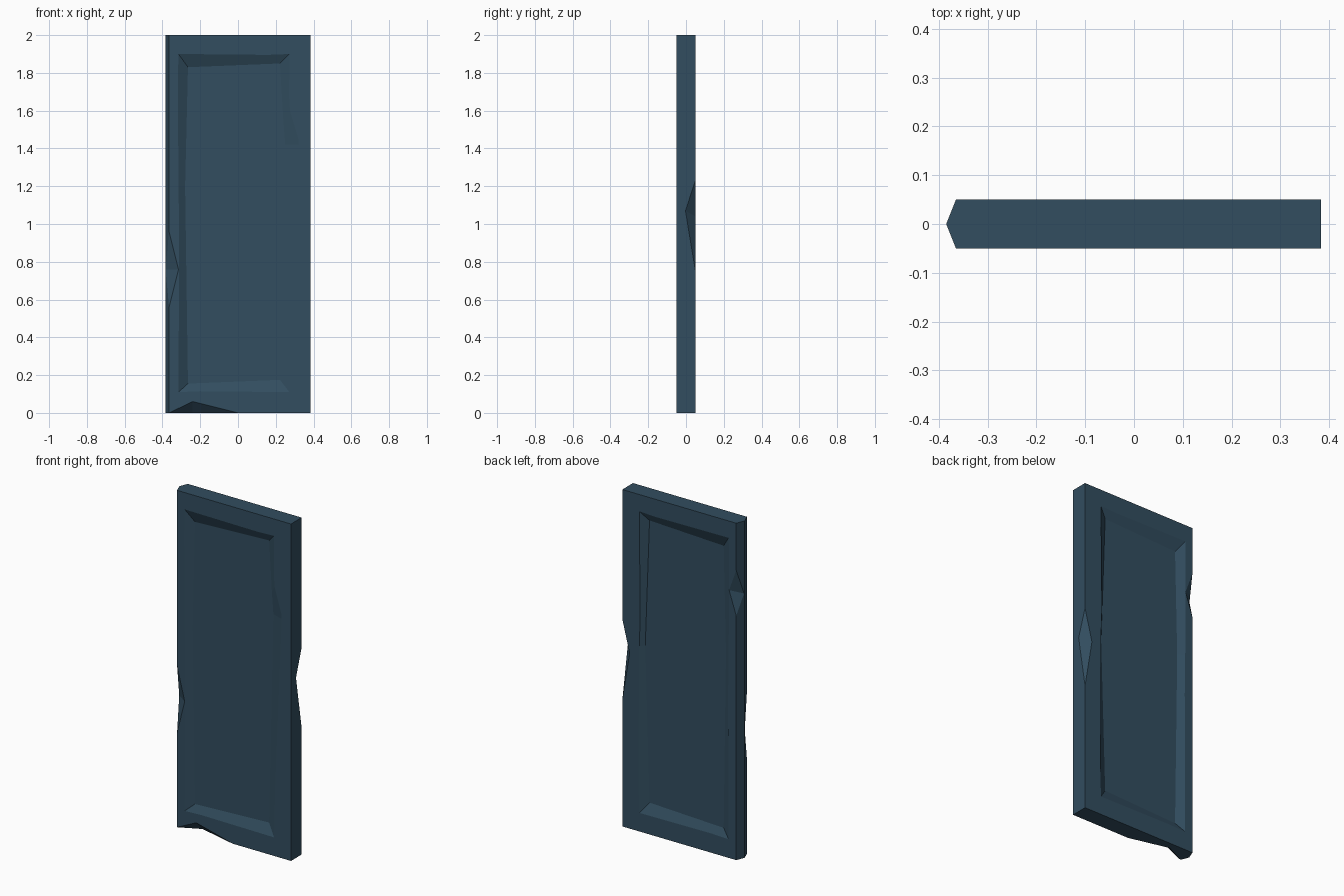
import bpy, bmesh
from mathutils import Vector

if "Cube" in bpy.data.objects:
    bpy.data.objects.remove(bpy.data.objects["Cube"])

paint = bpy.data.materials.new("slate_blue_paint")
paint.diffuse_color = (0.032, 0.075, 0.115, 1)
paint.use_nodes = True
paint.node_tree.nodes["Principled BSDF"].inputs["Base Color"].default_value = paint.diffuse_color


def make(name, verts, faces):
    bm = bmesh.new()
    vs = [bm.verts.new(v) for v in verts]
    for f in faces:
        bm.faces.new([vs[i] for i in f])
    bmesh.ops.recalc_face_normals(bm, faces=bm.faces)
    me = bpy.data.meshes.new(name)
    bm.to_mesh(me)
    bm.free()
    ob = bpy.data.objects.new(name, me)
    bpy.context.collection.objects.link(ob)
    me.materials.append(paint)
    return ob


def loft(name, a, b):
    """Closed solid between two matching rings."""
    n = len(a)
    sides = [(i, (i + 1) % n, n + (i + 1) % n, n + i) for i in range(n)]
    return make(name, a + b, sides + [tuple(range(n)), tuple(range(n, 2 * n))])


def cut(target, cutter):
    cutter.hide_render = True
    mod = target.modifiers.new("cut", "BOOLEAN")
    mod.operation, mod.solver, mod.object = "DIFFERENCE", "EXACT", cutter
    bpy.context.view_layer.objects.active = target
    bpy.ops.object.modifier_apply(modifier=mod.name)
    bpy.data.objects.remove(cutter)


# door slab with one pointed edge
X0, XT, X1, Y, H = -0.365, -0.385, 0.383, 0.05, 2.0
profile = [(XT, 0), (X0, -Y), (X1, -Y), (X1, Y), (X0, Y)]
door = loft("door_panel", [(x, y, 0) for x, y in profile],
            [(x, y, H) for x, y in profile])


# recessed field on each face: rows are rim x, rim z, floor x, floor z
def recess(side, ring):
    inner, outer = [], []
    for ox, oz, ix, iz in ring:
        i, o = Vector((ix, side * 0.025, iz)), Vector((ox, side * Y, oz))
        inner.append(i)
        outer.append(i + (o - i) * 1.3)
    cut(door, loft("recess_cutter", inner, outer))


left = [(-0.315, 0.11, -0.265, 0.155), (-0.315, 1.2, -0.28, 1.2),
        (-0.315, 1.9, -0.265, 1.83)]
top_right, low_right = (0.272, 1.9, 0.222, 1.85), (0.272, 0.11, 0.222, 0.175)
recess(-1, left + [top_right, (0.275, 1.6, 0.24, 1.55),
                   (0.322, 1.42, 0.25, 1.42), low_right])
recess(1, left + [top_right, (0.272, 1.1, 0.25, 1.1), low_right])


# edge chips: two ends on the edge, then the deepest point on each face
def chip(*pts):
    p = [Vector(v) for v in pts]
    mid = (p[2] + p[3]) / 2
    verts = [mid + (v - mid) * 1.2 for v in p]
    cut(door, make("chip_cutter", verts,
                   [(0, 1, 2), (0, 1, 3), (0, 2, 3), (1, 2, 3)]))


chip((X0, -Y, 0.96), (X0, -Y, 0.56), (-0.315, -Y, 0.76), (-0.384, -0.003, 0.76))
chip((X0, Y, 1.72), (X0, Y, 1.45), (-0.318, Y, 1.59), (-0.384, 0.003, 1.57))
chip((X1, Y, 1.23), (X1, Y, 0.75), (0.335, Y, 1.04), (X1, -0.003, 1.07))
chip((X0, -Y, 0), (0, -Y, 0), (-0.24, -Y, 0.06), (-0.24, 0.01, 0))
